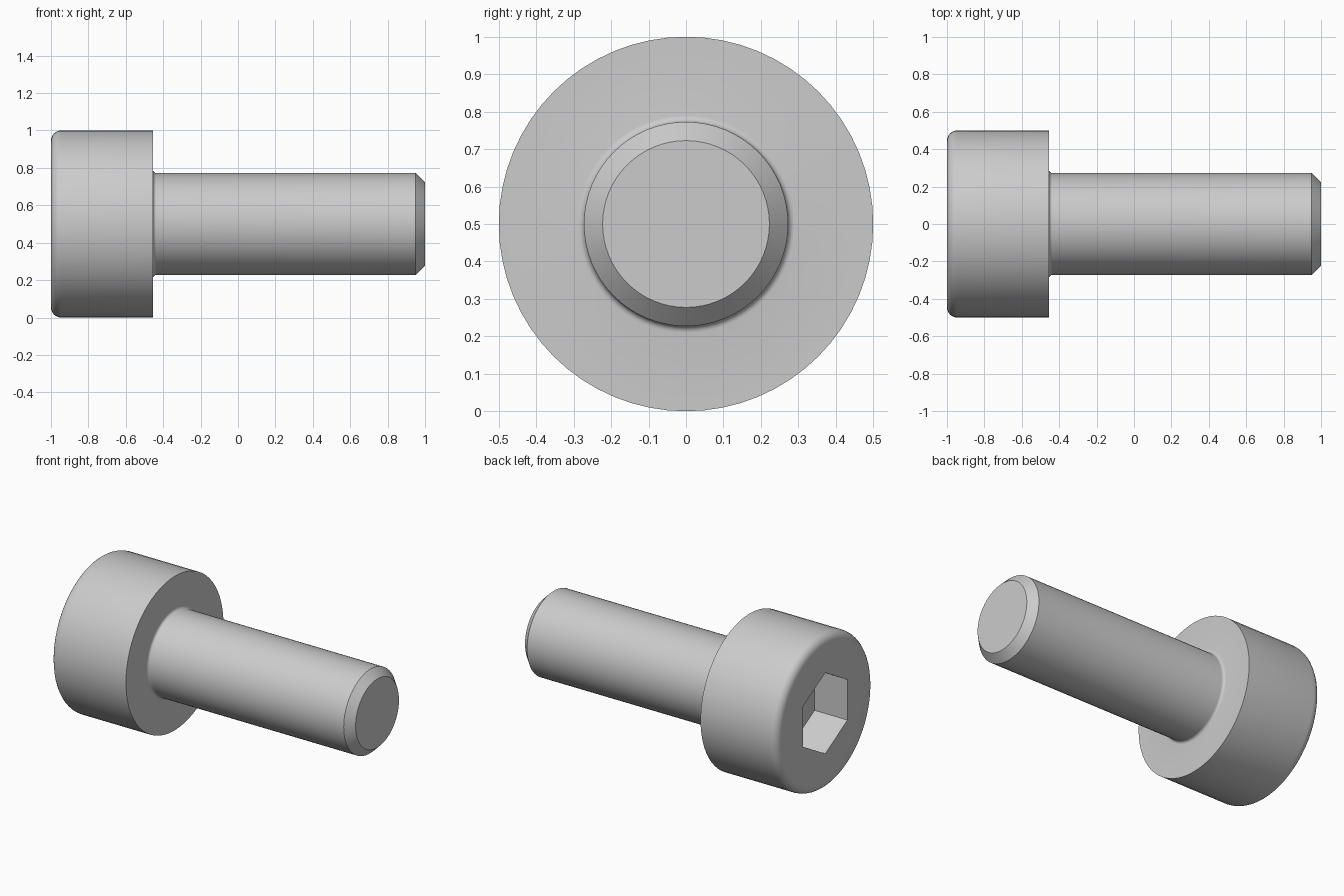
import bpy, bmesh
from math import pi, sin, cos, radians

if "Cube" in bpy.data.objects:
    bpy.data.objects.remove(bpy.data.objects["Cube"])

SEG = 64
AXIS_Z = 0.5
HEAD_R, SHANK_R = 0.5, 0.2727
HEAD_END = -0.4545
ROUND, FILLET, CHAMFER = 0.0545, 0.018, 0.05
SOCKET_R, SOCKET_DEPTH = 0.2624, 0.236


def arc(cx, cr, rad, a0, a1, steps):
    """Points (x, radius) along an arc in the profile plane."""
    angles = [radians(a0 + (a1 - a0) * i / steps) for i in range(steps + 1)]
    return [(cx + rad * cos(a), cr + rad * sin(a)) for a in angles]


def lathe_x(name, profile, seg, start=0.0):
    """Closed solid of revolution around the x axis at height AXIS_Z."""
    bm = bmesh.new()
    rings = []
    for x, r in profile:
        angles = [start + 2 * pi * i / seg for i in range(seg)]
        rings.append([bm.verts.new((x, r * sin(a), AXIS_Z + r * cos(a)))
                      for a in angles])
    for a, b in zip(rings, rings[1:]):
        for i in range(seg):
            j = (i + 1) % seg
            bm.faces.new((a[i], a[j], b[j], b[i]))
    bm.faces.new(rings[0])
    bm.faces.new(rings[-1])
    bmesh.ops.recalc_face_normals(bm, faces=bm.faces)
    mesh = bpy.data.meshes.new(name)
    bm.to_mesh(mesh)
    bm.free()
    obj = bpy.data.objects.new(name, mesh)
    bpy.context.collection.objects.link(obj)
    return obj


# Screw body: rounded head, small fillet under the head, shank, chamfered tip
profile = arc(-1 + ROUND, HEAD_R - ROUND, ROUND, 180, 90, 6)
profile += [(HEAD_END, HEAD_R)]
profile += arc(HEAD_END + FILLET, SHANK_R + FILLET, FILLET, 180, 270, 5)
profile += [(1 - CHAMFER, SHANK_R), (1, SHANK_R - CHAMFER)]
screw = lathe_x("cap_screw", profile, SEG)

# Hexagonal socket, corners up and down, cut into the head
cutter = lathe_x("hex_socket_cutter",
                 [(-1.1, SOCKET_R), (-1 + SOCKET_DEPTH, SOCKET_R)], 6)
cutter.hide_render = True
cut = screw.modifiers.new("hex_socket", 'BOOLEAN')
cut.operation = 'DIFFERENCE'
cut.solver = 'EXACT'
cut.object = cutter

bpy.ops.object.select_all(action='DESELECT')
screw.select_set(True)
bpy.context.view_layer.objects.active = screw
bpy.ops.object.modifier_apply(modifier=cut.name)
bpy.data.objects.remove(cutter)

# Smooth round surfaces, crisp edges
bpy.ops.object.shade_smooth_by_angle(angle=radians(30))
